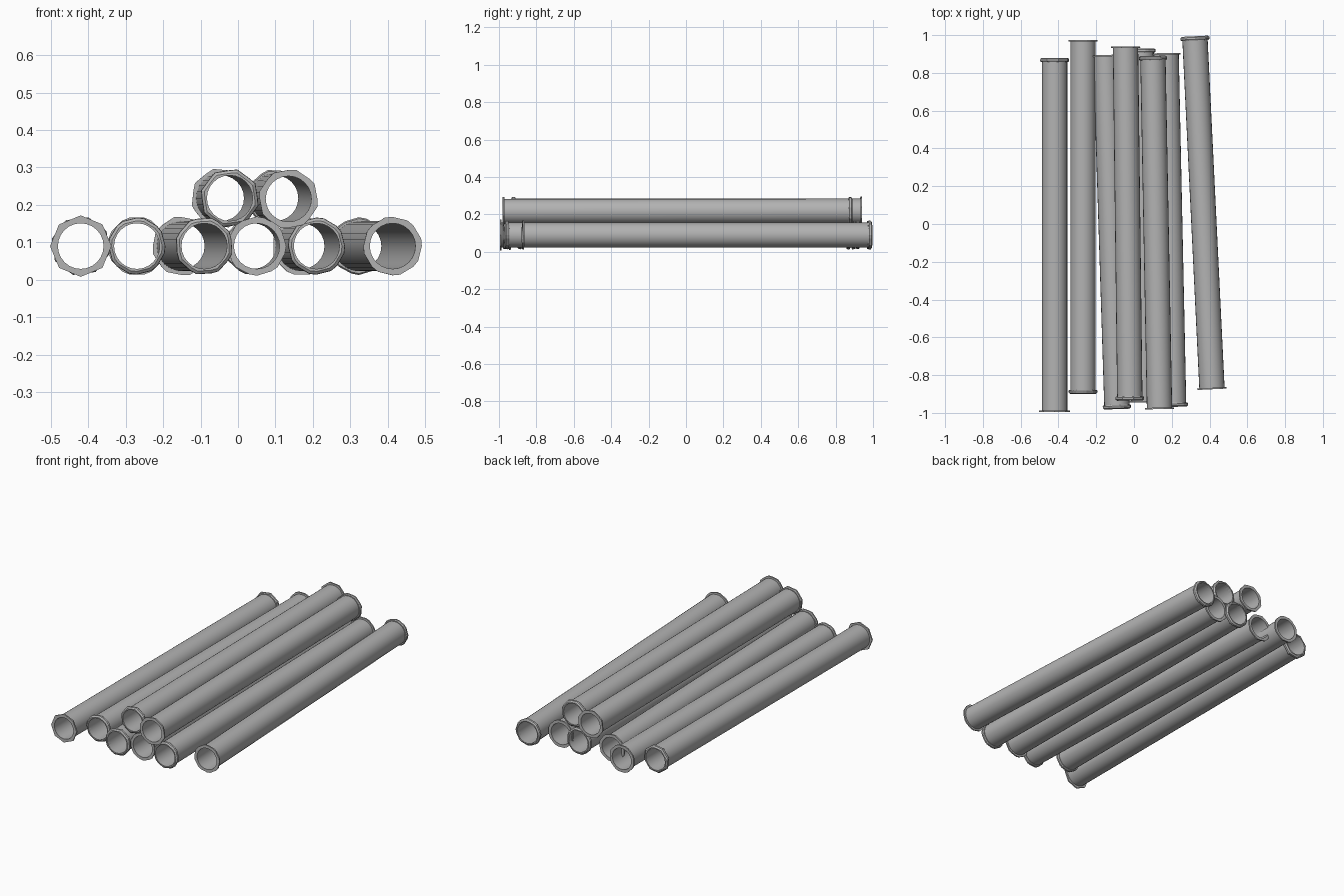
import bpy
import math
from mathutils import Vector, Matrix

cube = bpy.data.objects.get("Cube")
if cube:
    bpy.data.objects.remove(cube, do_unlink=True)

steel = bpy.data.materials.new("grey_steel")
steel.use_nodes = True
GREY = (0.45, 0.45, 0.45, 1)
steel.diffuse_color = GREY
steel.node_tree.nodes["Principled BSDF"].inputs["Base Color"].default_value = GREY

BORE, WALL, LIP, COLLAR = 0.061, 0.067, 0.082, 0.076


def lathe(name, profile, sides, matrix, smooth, turn=0.0):
    """Spin a closed (radius, height) profile around the local z axis."""
    count = len(profile)
    verts, faces = [], []
    for s in range(sides):
        a = turn + s * math.tau / sides
        verts += [(r * math.cos(a), r * math.sin(a), h) for r, h in profile]
    for s in range(sides):
        n = (s + 1) % sides
        for p in range(count):
            q = (p + 1) % count
            faces.append((s * count + p, n * count + p, n * count + q, s * count + q))
    mesh = bpy.data.meshes.new(name)
    mesh.from_pydata(verts, [], faces)
    mesh.materials.append(steel)
    obj = bpy.data.objects.new(name, mesh)
    bpy.context.scene.collection.objects.link(obj)
    obj.matrix_world = matrix
    if smooth:
        bpy.ops.object.select_all(action='DESELECT')
        obj.select_set(True)
        bpy.context.view_layer.objects.active = obj
        bpy.ops.object.shade_smooth_by_angle(angle=math.radians(35))
    return obj


def flange(name, rings, matrix, turn):
    """Octagonal rim around a round bore, made of (radius, height) rings."""
    sides, step = 24, math.tau / 24
    verts, faces = [], []
    outline = [(BORE, rings[0][1])] + rings + [(BORE, rings[-1][1])]
    count = len(outline)
    for s in range(sides):
        a = s * step
        # distance to the flat of the octagon in this direction
        off = (a - turn) % (math.tau / 8) - math.pi / 8
        flat = math.cos(math.pi / 8) / math.cos(off)
        for i, (r, h) in enumerate(outline):
            k = 1.0 if i in (0, count - 1) else flat
            verts.append((r * k * math.cos(a), r * k * math.sin(a), h))
    for s in range(sides):
        n = (s + 1) % sides
        for p in range(count):
            q = (p + 1) % count
            faces.append((s * count + p, n * count + p, n * count + q, s * count + q))
    mesh = bpy.data.meshes.new(name)
    mesh.from_pydata(verts, [], faces)
    mesh.materials.append(steel)
    obj = bpy.data.objects.new(name, mesh)
    bpy.context.scene.collection.objects.link(obj)
    obj.matrix_world = matrix


def pipe(index, lip_end, collar_end, turn):
    """Open tube with a thin lip at one end and a thick collar at the other."""
    start, end = Vector(lip_end), Vector(collar_end)
    axis = end - start
    length = axis.length
    matrix = Matrix.Translation(start) @ axis.to_track_quat('Z', 'Y').to_matrix().to_4x4()
    tube = [(BORE, 0.002), (WALL, 0.002), (WALL, length - 0.002), (BORE, length - 0.002)]
    lathe(f"pipe_{index}_tube", tube, 24, matrix, True)
    flange(f"pipe_{index}_lip", [(LIP, 0), (LIP, 0.008)], matrix, turn)
    collar = [(COLLAR, length - 0.022), (COLLAR + 0.004, length - 0.016),
              (COLLAR + 0.003, length - 0.006), (COLLAR - 0.005, length)]
    flange(f"pipe_{index}_collar", collar, matrix, turn + 0.25)


LOW, HIGH = 0.09, 0.218
EIGHTH = math.pi / 8

# bottom row, then the two pipes resting on top
pipe(1, (-0.42, -0.995, LOW), (-0.42, 0.88, LOW), 0)
pipe(2, (-0.27, 0.975, LOW), (-0.27, -0.90, LOW), EIGHTH)
pipe(3, (-0.15, 0.895, LOW), (-0.09, -0.98, LOW), 0.2)
pipe(4, (0.05, -0.945, LOW), (0.04, 0.93, LOW), 0.1)
pipe(5, (0.17, 0.905, LOW), (0.21, -0.968, LOW), EIGHTH)
pipe(6, (0.413, -0.875, LOW), (0.322, 0.994, LOW), -0.15)
pipe(7, (-0.045, 0.94, HIGH), (-0.022, -0.935, HIGH), 0.3)
pipe(8, (0.135, -0.98, 0.216), (0.10, 0.89, HIGH), 0.2)
